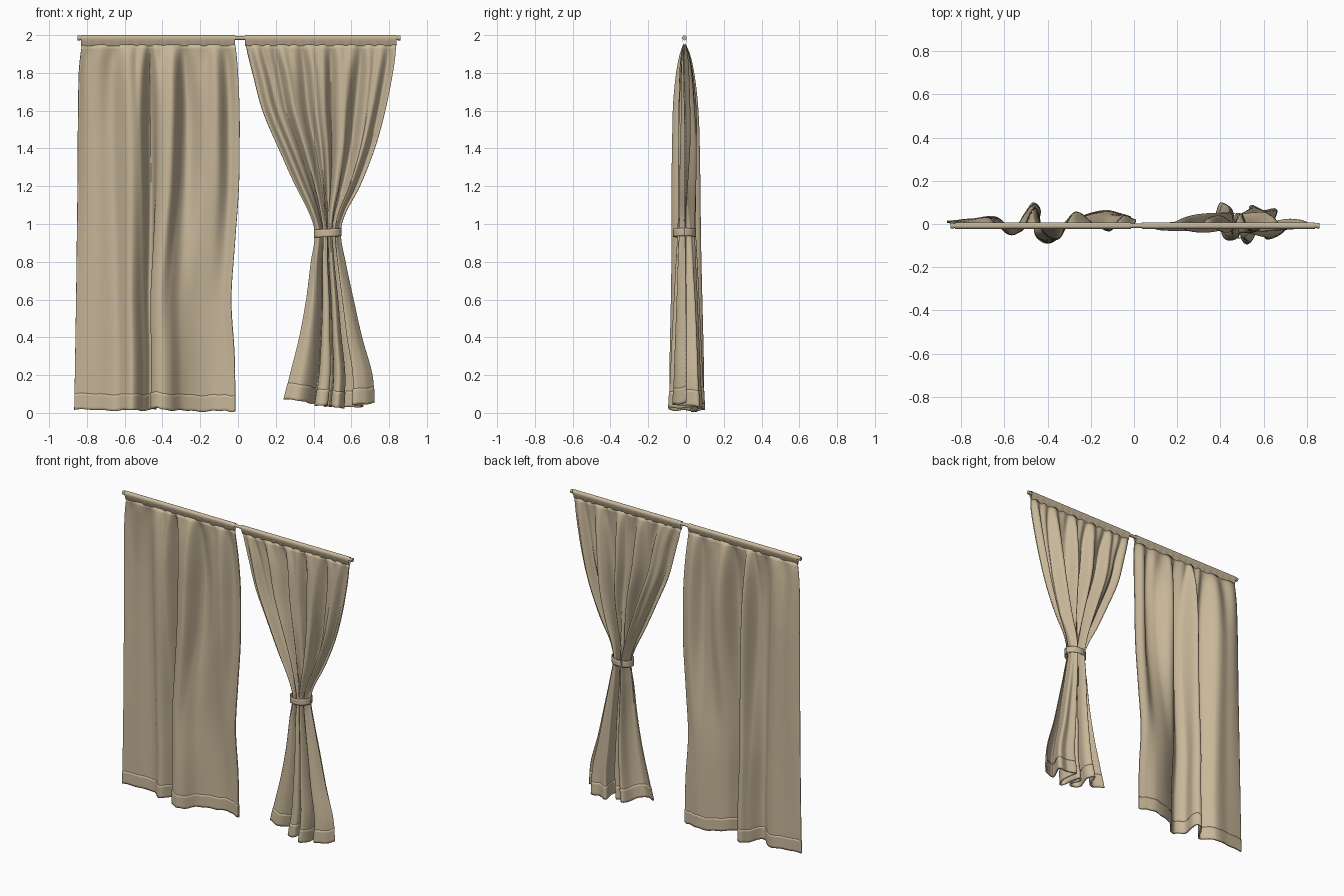
import bpy, bmesh, math
from math import sin, cos, pi

if "Cube" in bpy.data.objects:
    bpy.data.objects.remove(bpy.data.objects["Cube"])

fabric = bpy.data.materials.new("beige fabric")
fabric.diffuse_color = (0.58, 0.475, 0.32, 1)
fabric.use_nodes = True
fabric.node_tree.nodes["Principled BSDF"].inputs["Base Color"].default_value = fabric.diffuse_color


def finish(name, verts, faces, thickness=0.0):
    me = bpy.data.meshes.new(name)
    me.from_pydata(verts, [], faces)
    bm = bmesh.new()
    bm.from_mesh(me)
    bmesh.ops.recalc_face_normals(bm, faces=bm.faces)
    bm.to_mesh(me)
    bm.free()
    me.materials.append(fabric)
    ob = bpy.data.objects.new(name, me)
    bpy.context.collection.objects.link(ob)
    if thickness:
        m = ob.modifiers.new("thickness", 'SOLIDIFY')
        m.thickness = thickness
        m.offset = 0
    bpy.ops.object.select_all(action='DESELECT')
    ob.select_set(True)
    bpy.context.view_layer.objects.active = ob
    bpy.ops.object.shade_smooth_by_angle(angle=math.radians(50))
    return ob


def interp(rows, t):
    """Smooth cubic through rows (t, a, b, ...)."""
    n = len(rows)
    i = 0
    while i < n - 2 and t > rows[i + 1][0]:
        i += 1
    a, b = rows[i], rows[i + 1]
    p, q = rows[max(i - 1, 0)], rows[min(i + 2, n - 1)]
    h = b[0] - a[0]
    s = min(max((t - a[0]) / h, 0), 1)
    out = []
    for k in range(1, len(a)):
        ma = (b[k] - p[k]) / (b[0] - p[0]) * h
        mb = (q[k] - a[k]) / (q[0] - a[0]) * h
        out.append((2*s**3 - 3*s*s + 1)*a[k] + (s**3 - 2*s*s + s)*ma
                   + (3*s*s - 2*s**3)*b[k] + (s**3 - s*s)*mb)
    return out


def grid(name, fn, nu, nv, thickness):
    verts = [fn(i / nu, j / nv) for j in range(nv + 1) for i in range(nu + 1)]
    w = nu + 1
    faces = [(j*w + i, j*w + i + 1, (j+1)*w + i + 1, (j+1)*w + i)
             for j in range(nv) for i in range(nu)]
    return finish(name, verts, faces, thickness)


def normalised(profile):
    n = len(profile) - 1
    x0, x1 = profile[0][0], profile[-1][0]
    return [(i / n, (x - x0) / (x1 - x0), y) for i, (x, y) in enumerate(profile)]


def curtain(name, floor, upper, keys, pleats, hem_z):
    """floor, upper: fold sections. keys: (z, left, right, depth, floor share, ripple)."""
    lower_rows, upper_rows = normalised(floor), normalised(upper)

    def point(u, z):
        fx, fy = interp(lower_rows, u)
        ux, uy = interp(upper_rows, u)
        left, right, depth, s, ripple = interp(keys, z)
        px, py = ux + (fx - ux)*s, uy + (fy - uy)*s
        wave = sin(2*pi*pleats*u + 1.2*sin(5*u))
        y = -0.008 * max(0, (z - 1.5) / 0.45) + py*depth + ripple*wave
        return left + (right - left)*px, y, z

    def low(u):
        return interp(hem_z, u)[0] + 0.003*sin(37*u) + 0.002*sin(83*u)

    def cloth(u, v):
        z0 = low(u)
        return point(u, z0 + (1.95 - z0)*v)

    def hem(u, v):
        return point(u, low(u) - 0.004 + 0.085*v)

    grid(name + "_cloth", cloth, 190, 80, 0.006)
    grid(name + "_hem", hem, 190, 6, 0.010)


def rod_sleeve(name, xa, xb, pleats):
    # gathered teardrop tube wrapped round the rod
    nu, nv = 120, 16
    verts, faces = [], []
    for i in range(nu + 1):
        u = i / nu
        for j in range(nv):
            a = 2*pi*j/nv
            s = sin(a)
            half = 0.0155 if s > 0 else 0.0155 * (1 + s*0.7)
            wob = 0.0012 * sin(2*pi*pleats*u) * max(0, -s)
            z = 1.984 + (0.016 if s > 0 else 0.042) * s
            verts.append((xa + (xb - xa)*u, -0.008 + half*cos(a) + wob, z))
    for i in range(nu):
        for j in range(nv):
            k = (j + 1) % nv
            faces.append((i*nv + j, i*nv + k, (i+1)*nv + k, (i+1)*nv + j))
    finish(name, verts, faces)


def rod(name, xa, xb, r):
    n = 20
    verts = [(x, -0.008 + r*cos(2*pi*j/n), 1.985 + r*sin(2*pi*j/n))
             for x in (xa, xb) for j in range(n)]
    faces = [(j, (j+1) % n, n + (j+1) % n, n + j) for j in range(n)]
    faces += [tuple(range(n)), tuple(range(n, 2*n))]
    finish(name, verts, faces)


# open left curtain, hanging straight
curtain("left_curtain",
        [(-.865, .01), (-.75, .02), (-.64, .03), (-.56, -.03), (-.50, .05),
         (-.465, .095), (-.435, .06), (-.455, -.04), (-.41, -.085), (-.36, -.07),
         (-.30, 0), (-.22, .04), (-.13, .06), (-.06, .045), (-.012, .03)],
        [(-.85, .0), (-.76, .035), (-.67, .03), (-.58, -.065), (-.53, -.05),
         (-.485, .075), (-.455, .07), (-.42, -.065), (-.355, -.09), (-.30, .05),
         (-.25, .075), (-.18, -.02), (-.12, -.035), (-.06, .045), (0, .03)],
        [(0.0, -.867, -.014, 1, 1, 0), (.3, -.862, -.018, .95, 1, .001),
         (.6, -.857, -.035, .88, .9, .002), (.9, -.853, -.016, .82, .6, .003),
         (1.2, -.849, .005, .78, .25, .004), (1.5, -.847, .009, .71, .05, .005),
         (1.65, -.845, .007, .62, 0, .007),
         (1.8, -.842, .0, .42, 0, .009), (1.9, -.833, -.008, .18, 0, .009),
         (1.95, -.825, -.015, .02, 0, .003)],
        8, [(0, .02), (.3, .018), (.5, .028), (.7, .016), (1, .012)])

# right curtain, gathered at the tie
curtain("right_curtain",
        [(.235, .0), (.31, -.03), (.37, .02), (.40, .095), (.43, .06),
         (.41, -.03), (.43, -.07), (.47, -.06), (.46, .02), (.49, .04),
         (.50, -.06), (.53, -.088), (.56, -.02), (.54, .08), (.60, .06),
         (.66, .06), (.61, -.06), (.67, -.05), (.722, .0)],
        [(i / 18, .075 * sin(2*pi*5*i/18 + 2.9) * min(1, .25 + i/6, .25 + (18-i)/6))
         for i in range(19)],
        [(0.03, .232, .722, 1, 1, 0), (.2, .275, .71, .9, 1, 0),
         (.4, .325, .655, .8, 1, 0), (.6, .362, .61, .72, .95, 0),
         (.8, .387, .567, .64, .85, .002), (.95, .408, .542, .58, .75, .003),
         (1.05, .38, .565, .62, .6, .004), (1.2, .305, .645, .68, .4, .007),
         (1.4, .215, .725, .72, .2, .009), (1.6, .13, .78, .6, .1, .009),
         (1.8, .077, .82, .4, .05, .009), (1.9, .052, .834, .18, 0, .008),
         (1.95, .042, .836, .02, 0, .003)],
        11, [(0, .075), (.2, .05), (.45, .04), (.7, .032), (.9, .045), (1, .06)])

# rod, end caps and the two sleeves
rod("curtain_rod", -.845, .855, .010)
rod("rod_end_left", -.85, -.835, .0125)
rod("rod_end_right", .845, .86, .0125)
rod_sleeve("left_rod_sleeve", -.83, -.015, 16)
rod_sleeve("right_rod_sleeve", .038, .838, 16)


# tie band round the gathered curtain
def band(u, v):
    a = 2*pi*u
    z = .932 + .042*v + .004*cos(a)
    return .475 + .071*cos(a), -.008 + .058*sin(a), z


grid("tie_band", band, 48, 4, 0.004)
